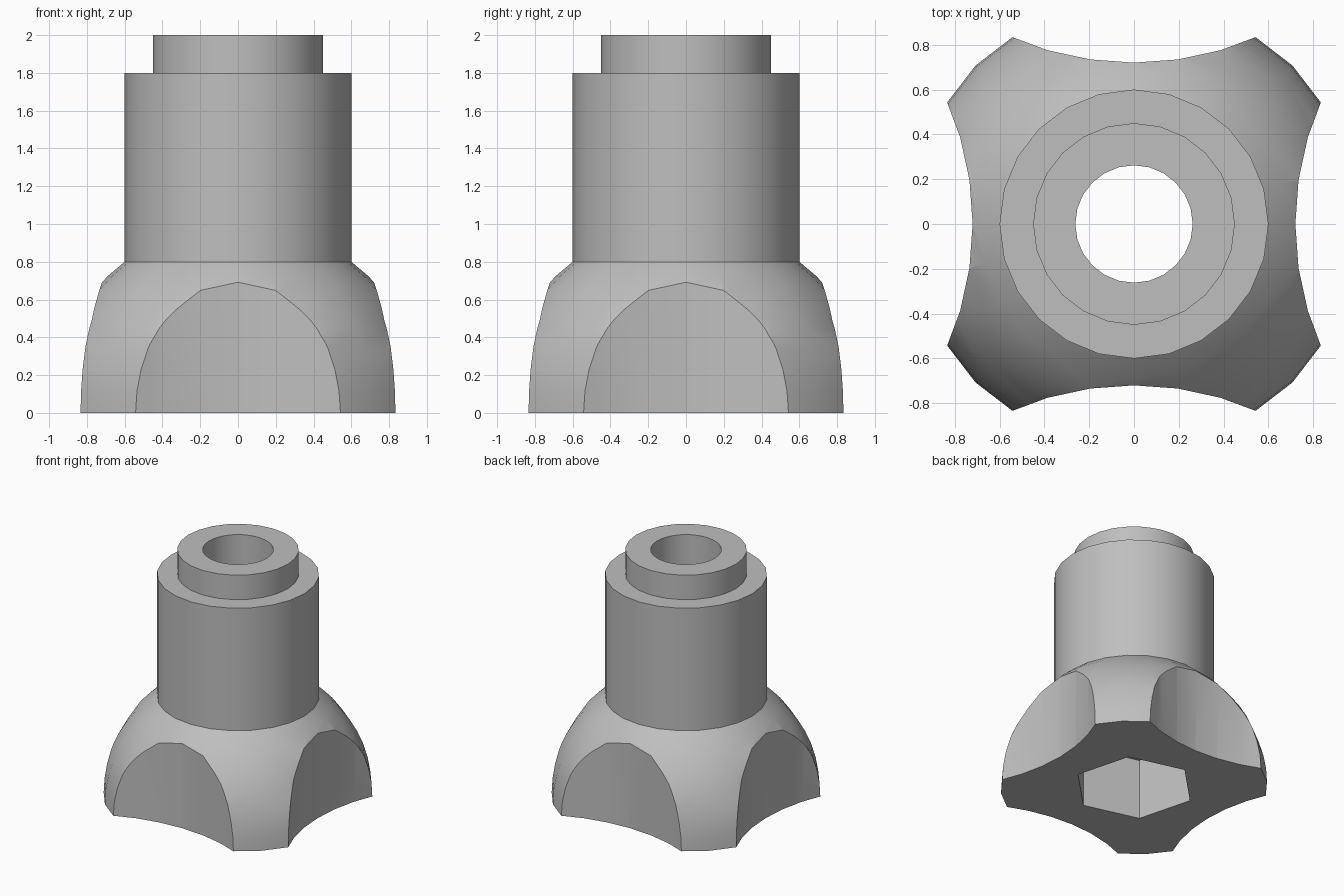
import bpy, bmesh
from math import sin, cos, pi, radians, asin
from mathutils import Matrix, Vector

if "Cube" in bpy.data.objects:
    bpy.data.objects.remove(bpy.data.objects["Cube"], do_unlink=True)

grey = bpy.data.materials.new("light grey")
grey.use_nodes = True
colour = (0.52, 0.52, 0.52, 1)
grey.diffuse_color = colour
grey.node_tree.nodes["Principled BSDF"].inputs["Base Color"].default_value = colour


def make_object(name, bm):
    bmesh.ops.recalc_face_normals(bm, faces=bm.faces)
    mesh = bpy.data.meshes.new(name)
    bm.to_mesh(mesh)
    bm.free()
    mesh.materials.append(grey)
    obj = bpy.data.objects.new(name, mesh)
    bpy.context.collection.objects.link(obj)
    return obj


def lathe(name, profile, sides):
    """Revolve a closed (radius, height) profile about z."""
    bm = bmesh.new()
    rings = [[bm.verts.new((r * cos(2 * pi * i / sides), r * sin(2 * pi * i / sides), z))
              for r, z in profile] for i in range(sides)]
    n = len(profile)
    for i in range(sides):
        a, b = rings[i], rings[(i + 1) % sides]
        for j in range(n):
            k = (j + 1) % n
            bm.faces.new((a[j], b[j], b[k], a[k]))
    return make_object(name, bm)


def prism(name, radius, sides, centre, turn, bottom, top):
    """Upright prism with one corner pointing along the turn angle."""
    bm = bmesh.new()
    place = Matrix.Translation(Vector((*centre, (bottom + top) / 2))) @ Matrix.Rotation(turn, 4, 'Z')
    # corner directions are set explicitly so the turn is exact
    low = [bm.verts.new(place @ Vector((radius * cos(2 * pi * i / sides),
                                        radius * sin(2 * pi * i / sides),
                                        (bottom - top) / 2))) for i in range(sides)]
    face = bm.faces.new(low)
    grown = bmesh.ops.extrude_face_region(bm, geom=[face])["geom"]
    bmesh.ops.translate(bm, vec=(0, 0, top - bottom),
                        verts=[v for v in grown if isinstance(v, bmesh.types.BMVert)])
    obj = make_object(name, bm)
    obj.hide_render = True
    return obj


# Domed grip, stem and top collar with a round bore
bore, stem, collar = 0.262, 0.6, 0.45
steps = 8
dome = [(cos(asin(0.8) * i / steps), sin(asin(0.8) * i / steps)) for i in range(steps + 1)]
profile = [(bore, 0)] + dome + [(stem, 1.8), (collar, 1.8), (collar, 2), (bore, 2)]
knob = lathe("knob_body", profile, 24)

# Four finger scallops and the hexagonal nut socket
scallop, reach = 1.373, 2.093
cutters = []
for q in range(4):
    a = q * pi / 2
    cutters.append(prism("scallop_cutter", scallop, 44, (reach * cos(a), reach * sin(a)),
                         a + pi, -0.2, 1.2))
cutters.append(prism("socket_cutter", 0.462, 6, (0, 0), radians(45), -0.2, 0.5))

bpy.context.view_layer.objects.active = knob
for cutter in cutters:
    mod = knob.modifiers.new("cut", 'BOOLEAN')
    mod.operation = 'DIFFERENCE'
    mod.solver = 'EXACT'
    mod.object = cutter
    bpy.ops.object.modifier_apply(modifier=mod.name)
    bpy.data.objects.remove(cutter, do_unlink=True)

# Smooth curved walls, sharp rims
for obj in bpy.context.selected_objects:
    obj.select_set(False)
knob.select_set(True)
bpy.ops.object.shade_smooth_by_angle(angle=radians(30))
